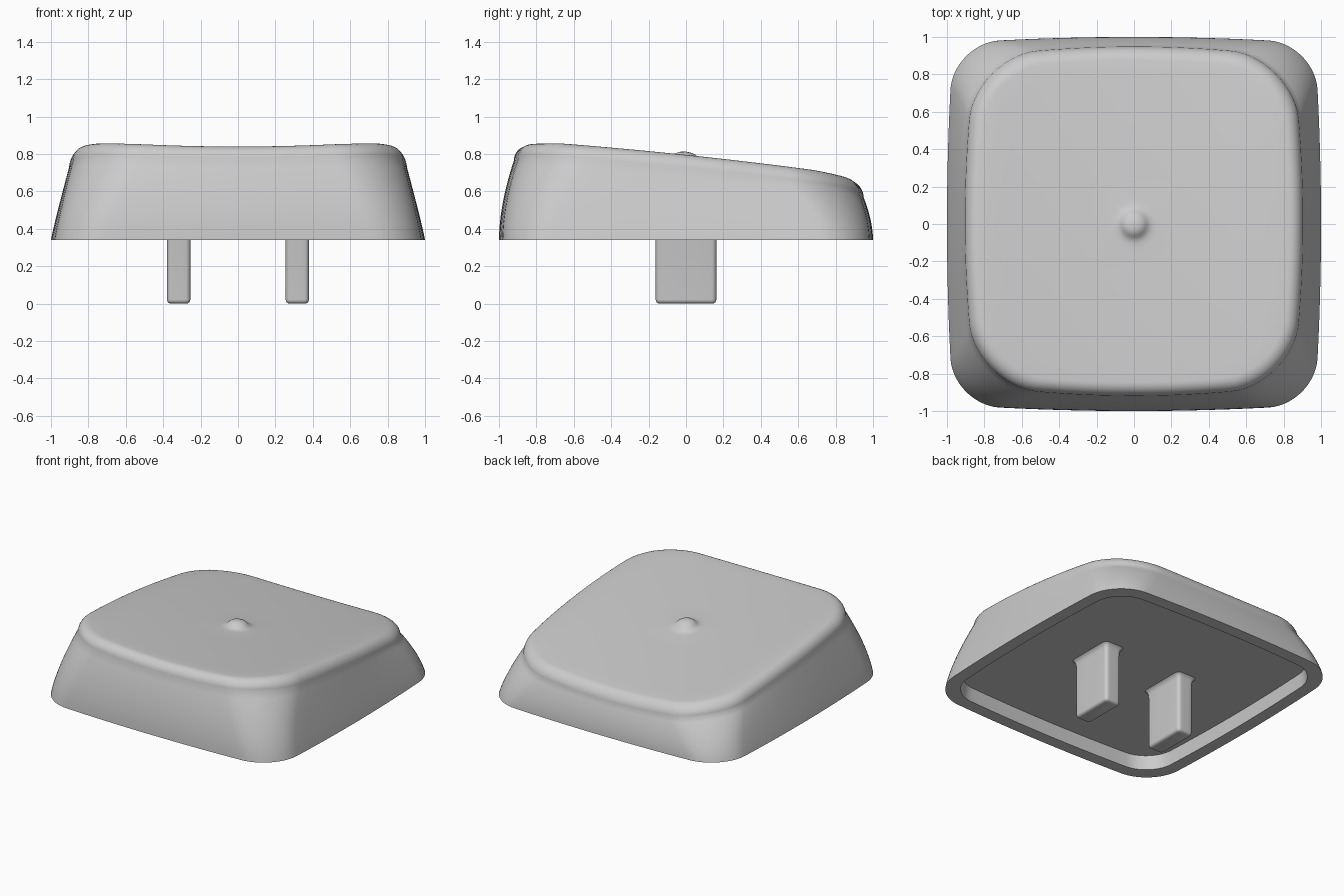
import bpy, bmesh
from math import sin, cos, pi, radians
from mathutils import Vector

cube = bpy.data.objects.get("Cube")
if cube:
    bpy.data.objects.remove(cube)

grey = bpy.data.materials.new("plain grey")
grey.use_nodes = True
colour = (0.6, 0.6, 0.6, 1)
grey.diffuse_color = colour
grey.node_tree.nodes["Principled BSDF"].inputs["Base Color"].default_value = colour


def outline(hx, hy, radius, bow=0.0, cx=0.0, cy=0.0, side=14, arc=14):
    """Rounded rectangle whose sides bow outwards; hx and hy are the widest half sizes."""
    fx, fy = hx / (1 + bow), hy / (1 + bow)
    pts = []
    for q in range(4):
        sx, sy = ((1, 1), (-1, 1), (-1, -1), (1, -1))[q]
        corner = Vector((sx * (fx - radius), sy * (fy - radius)))
        curve = [corner + radius * Vector((cos(a), sin(a)))
                 for a in (q * pi / 2 + i / arc * pi / 2 for i in range(arc + 1))]
        nx, ny = ((-1, 1), (-1, -1), (1, -1), (1, 1))[q]
        nxt = Vector((nx * (fx - radius), ny * (fy - radius)))
        a = (q + 1) * pi / 2
        nxt += radius * Vector((cos(a), sin(a)))
        curve += [curve[-1].lerp(nxt, i / side) for i in range(1, side)]
        pts += curve
    return [Vector((cx + p.x * (1 + bow * (1 - (p.y / fy) ** 2)),
                    cy + p.y * (1 + bow * (1 - (p.x / fx) ** 2)))) for p in pts]


def loft(name, rings):
    """Skin a list of equal rings and close both ends."""
    bm = bmesh.new()
    rows = [[bm.verts.new(p) for p in ring] for ring in rings]
    n = len(rows[0])
    for a, b in zip(rows, rows[1:]):
        for i in range(n):
            bm.faces.new((a[i], a[(i + 1) % n], b[(i + 1) % n], b[i]))
    bm.faces.new(rows[0][::-1])
    bm.faces.new(rows[-1])
    bmesh.ops.recalc_face_normals(bm, faces=bm.faces)
    mesh = bpy.data.meshes.new(name)
    bm.to_mesh(mesh)
    bm.free()
    mesh.materials.append(grey)
    obj = bpy.data.objects.new(name, mesh)
    bpy.context.collection.objects.link(obj)
    bpy.ops.object.select_all(action="DESELECT")
    obj.select_set(True)
    bpy.context.view_layer.objects.active = obj
    bpy.ops.object.shade_smooth_by_angle(angle=radians(35))
    return obj


def flat(pts, z):
    return [(p.x, p.y, z) for p in pts]


def top_z(p):
    """Sloping top, dished across its width."""
    x = min(abs(p.x), 0.75) / 0.75
    return 0.795 - 0.105 * p.y - 0.02 * p.y ** 2 - 0.03 * (1 - x * x)


BASE, CEILING, ROUND = 0.34, 0.44, 0.08
base = outline(1, 1, 0.25, 0.035)
rim = outline(0.905, 0.935, 0.33, 0.07, cy=0.015)

# Underside cavity and its flat lip
inner = outline(0.91, 0.91, 0.2, 0.035)
rings = [flat(outline(0.9, 0.9, 0.2, 0.035), CEILING), flat(inner, BASE), flat(base, BASE)]

# Tapered walls, bulging at front and back
for k in range(1, 11):
    t = k / 10
    rings.append([(b.x + (r.x - b.x) * t ** 1.1, b.y + (r.y - b.y) * t ** 1.8,
                   BASE + (top_z(r) - ROUND - BASE) * t) for b, r in zip(base, rim)])

# Rounded upper edge
for k in range(1, 9):
    a = k / 8 * pi / 2
    ring = [p * (1 - ROUND * (1 - cos(a))) for p in rim]
    rings.append([(p.x, p.y, top_z(p) - ROUND * (1 - sin(a))) for p in ring])

# Dished top
for s in (0.85, 0.75, 0.62, 0.5, 0.38, 0.27):
    rings.append([(p.x * s, p.y * s, top_z(p * s)) for p in rim])

# Small locating bump in the middle
for r, h in ((0.13, 0), (0.105, 0.002), (0.09, 0.006), (0.075, 0.014), (0.063, 0.026),
             (0.05, 0.036), (0.034, 0.043), (0.017, 0.046), (0.005, 0.047)):
    ring = [p.normalized() * r for p in rim]
    rings.append([(p.x, p.y, top_z(p) + h) for p in ring])
loft("key_cap", rings)

# Two mounting prongs, rounded at the tip and flared at the root
for name, cx in (("left_prong", 0.317), ("right_prong", -0.317)):
    rings = []
    for inset, z in ((0.02, 0), (0.012, 0.002), (0.005, 0.007), (0.001, 0.014), (0, 0.022),
                     (-0.002, 0.4), (-0.006, 0.42), (-0.013, 0.433), (-0.025, CEILING + 0.002)):
        rings.append(flat(outline(0.062 - inset, 0.162 - inset, 0.024 - inset * 0.6,
                                  cx=cx, side=3, arc=6), z))
    loft(name, rings)
